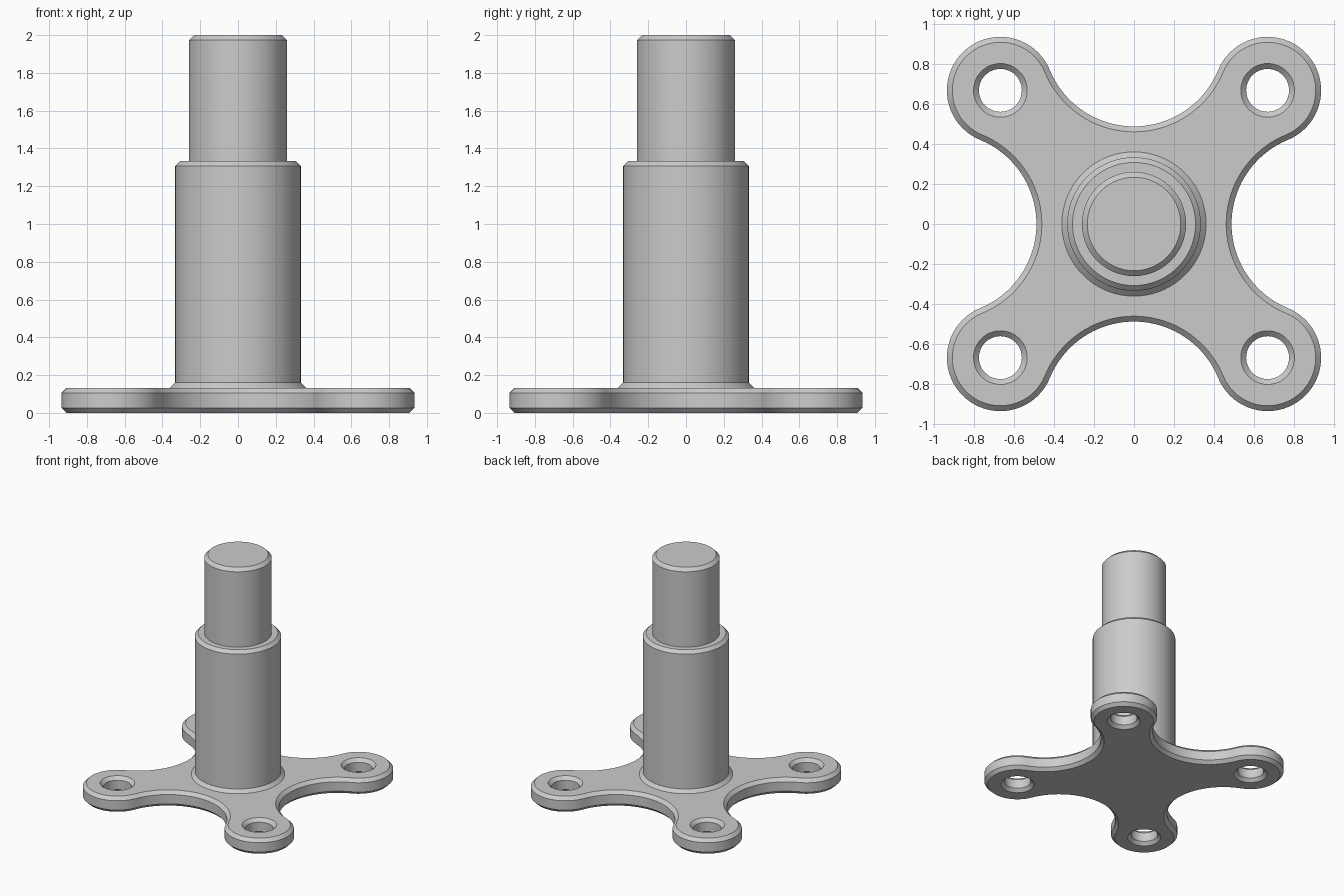
import bpy, bmesh, math
from mathutils import Vector

cube = bpy.data.objects.get("Cube")
if cube:
    bpy.data.objects.remove(cube, do_unlink=True)

# Material
steel = bpy.data.materials.new("plain_grey")
steel.use_nodes = True
GREY = (0.6, 0.6, 0.6, 1)
steel.diffuse_color = GREY
steel.node_tree.nodes["Principled BSDF"].inputs["Base Color"].default_value = GREY

CH = 0.027          # chamfer used on every edge
PLATE_TOP = 0.133
LOBE = 0.667        # offset of each foot lobe from the centre
LOBE_R = 0.267
WAIST = 0.487       # distance from the centre to each concave side
HOLE_R = 0.107


def finish(bm, name):
    bmesh.ops.recalc_face_normals(bm, faces=bm.faces)
    mesh = bpy.data.meshes.new(name)
    bm.to_mesh(mesh)
    bm.free()
    mesh.materials.append(steel)
    ob = bpy.data.objects.new(name, mesh)
    bpy.context.collection.objects.link(ob)
    bpy.ops.object.select_all(action='DESELECT')
    ob.select_set(True)
    bpy.context.view_layer.objects.active = ob
    bpy.ops.object.shade_smooth_by_angle(angle=math.radians(30))
    return ob


def arc(cx, cy, r, start, end, n):
    return [(cx + r * math.cos(start + (end - start) * i / n),
             cy + r * math.sin(start + (end - start) * i / n)) for i in range(n)]


def plate_outline(inset):
    """Four round lobes joined by tangent concave arcs, moved inward by inset."""
    k = LOBE_R - WAIST
    c = (2 * LOBE ** 2 - k ** 2) / (2 * (LOBE + k))
    tilt = math.atan2(c - LOBE, LOBE)
    quarter = (arc(LOBE, LOBE, LOBE_R - inset, tilt - math.pi / 2, math.pi - tilt, 40)
               + arc(0, c, c - WAIST + inset, -tilt, tilt - math.pi, 40))
    points = []
    for q in range(4):
        a = q * math.pi / 2
        points += [(x * math.cos(a) - y * math.sin(a),
                    x * math.sin(a) + y * math.cos(a)) for x, y in quarter]
    return points


def wall(bm, outline):
    """Chamfered upright wall; returns its bottom and top edge loops."""
    levels = [(CH, 0), (0, CH), (0, PLATE_TOP - CH), (CH, PLATE_TOP)]
    rings = [[bm.verts.new((x, y, z)) for x, y in outline(inset)] for inset, z in levels]
    n = len(rings[0])
    for low, high in zip(rings, rings[1:]):
        for i in range(n):
            j = (i + 1) % n
            bm.faces.new((low[i], low[j], high[j], high[i]))
    return [[bm.edges.get((r[i], r[(i + 1) % n])) for i in range(n)]
            for r in (rings[0], rings[-1])]


# Four-lobed base plate with a countersunk hole in each lobe
bm = bmesh.new()
bottom, top = wall(bm, plate_outline)
for sx in (-1, 1):
    for sy in (-1, 1):
        low, high = wall(bm, lambda inset: arc(sx * LOBE, sy * LOBE, HOLE_R + inset,
                                               0, 2 * math.pi, 48))
        bottom += low
        top += high
for edges, side in ((bottom, -1), (top, 1)):
    bmesh.ops.triangle_fill(bm, edges=edges, use_beauty=True, normal=Vector((0, 0, side)))
finish(bm, "base_plate")

# Stepped shaft, turned from one profile
profile = [(0, 0.107), (0.36, 0.107), (0.36, PLATE_TOP), (0.333, 0.16), (0.333, 1.307),
           (0.307, 1.333), (0.26, 1.333), (0.26, 1.973), (0.233, 2), (0, 2)]
bm = bmesh.new()
verts = [bm.verts.new((r, 0, z)) for r, z in profile]
edges = [bm.edges.new(pair) for pair in zip(verts, verts[1:])]
bmesh.ops.spin(bm, geom=verts + edges, cent=(0, 0, 0), axis=(0, 0, 1),
               angle=2 * math.pi, steps=96)
bmesh.ops.remove_doubles(bm, verts=bm.verts, dist=1e-4)
finish(bm, "stepped_shaft")
